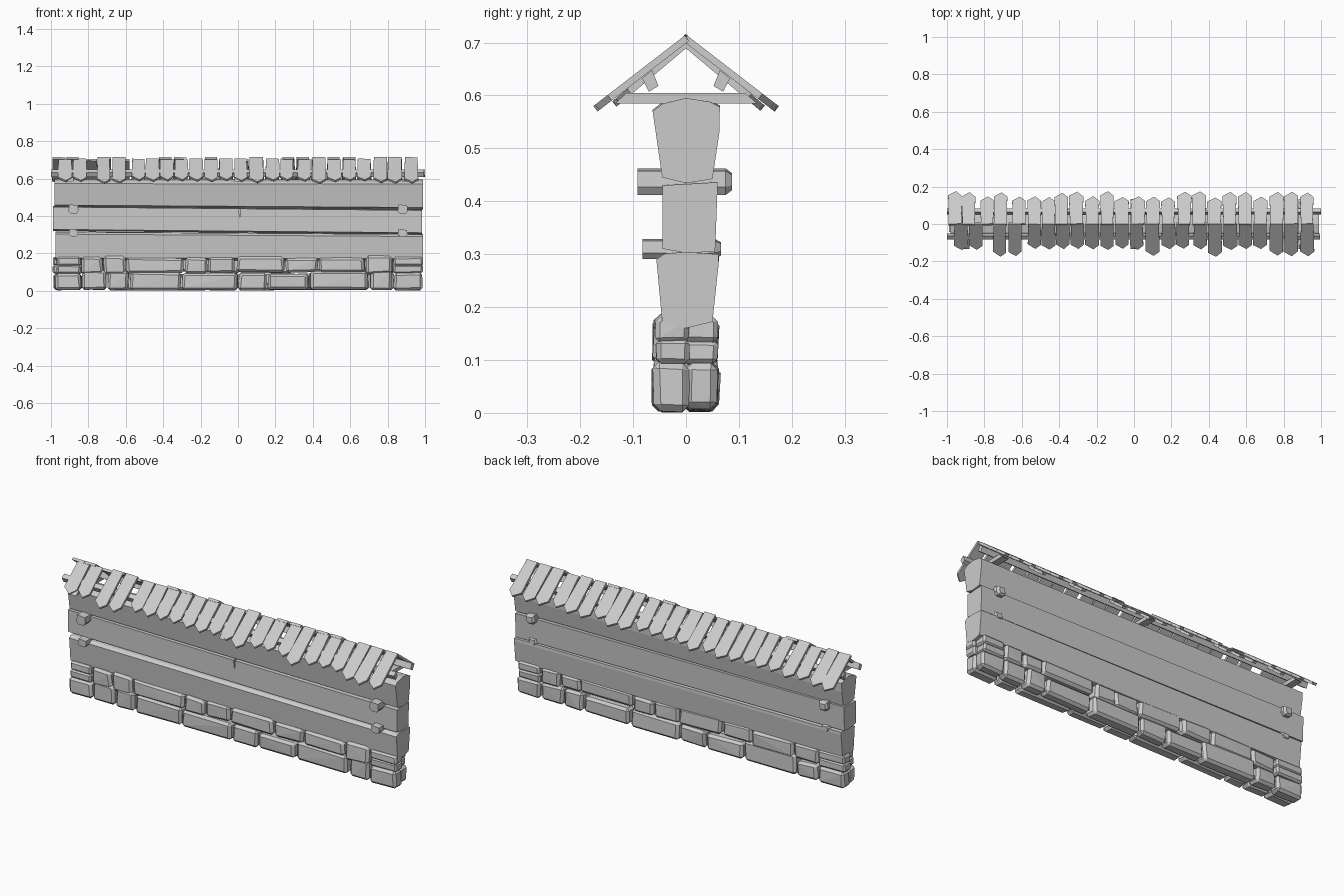
import bpy, bmesh, math, random
from mathutils import Vector

if "Cube" in bpy.data.objects:
    bpy.data.objects.remove(bpy.data.objects["Cube"])

random.seed(7)
R = random.uniform


def finish(name, bm):
    bmesh.ops.recalc_face_normals(bm, faces=bm.faces)
    me = bpy.data.meshes.new(name)
    bm.to_mesh(me)
    bm.free()
    ob = bpy.data.objects.new(name, me)
    bpy.context.collection.objects.link(ob)
    return ob


def loft(bm, a, b):
    """Solid between two matching rings of 3D points."""
    va = [bm.verts.new(p) for p in a]
    vb = [bm.verts.new(p) for p in b]
    n = len(va)
    bm.faces.new(va)
    bm.faces.new(vb[::-1])
    for i in range(n):
        bm.faces.new((va[i], vb[i], vb[(i + 1) % n], va[(i + 1) % n]))


def beam(name, prof, x0, x1, lift_top, lift_bottom):
    """Log with a (y, z) profile; the left end is lifted a little."""
    bm = bmesh.new()
    mid = sum(z for _, z in prof) / len(prof)
    left = [(x0, y, z + (lift_top if z > mid else lift_bottom)) for y, z in prof]
    loft(bm, left, [(x1, y, z) for y, z in prof])
    return finish(name, bm)


def stone(bm, lo, hi, j=0.008, bevel=0.014):
    """Irregular chamfered block."""
    t = bmesh.new()
    bmesh.ops.create_cube(t, size=1)
    for v in t.verts:
        for k in range(3):
            c = (lo[k] + hi[k]) / 2 + v.co[k] * (hi[k] - lo[k])
            v.co[k] = c - math.copysign(R(0, j), v.co[k]) * (1.6 if k == 0 else 1)
        v.co.z = max(v.co.z, 0.001)
    bmesh.ops.bevel(t, geom=t.edges[:], offset=bevel, segments=1,
                    affect='EDGES', clamp_overlap=True)
    hull = [v.co.copy() for v in t.verts]
    t.free()
    vs = [bm.verts.new((p.x, p.y, max(p.z, 0))) for p in hull]
    r = bmesh.ops.convex_hull(bm, input=vs)
    junk = [g for g in r['geom_interior'] if isinstance(g, bmesh.types.BMVert)]
    if junk:
        bmesh.ops.delete(bm, geom=junk, context='VERTS')


# Stone footing: two courses, front and back
low = [-.98, -.835, -.70, -.58, -.30, 0, .155, .38, .70, .83, .99]
high = [-.97, -.84, -.72, -.60, -.285, -.16, -.01, .25, .43, .68, .83, .99]
for label, s in (("front", -1), ("back", 1)):
    bm = bmesh.new()
    for row, cuts in enumerate((low, high)):
        xs = cuts if s < 0 else [-c for c in reversed(cuts)]
        for a, b in zip(xs, xs[1:]):
            split = row == 1 and (a < -.95 or b > .95)
            depth = (.065 if row == 0 else .062) + R(-.005, .004)
            levels = [(0, .105 + R(-.012, .012))]
            if row:
                levels = [(.09, .14), (.132, .182)] if split else [(.092 + R(-.01, .01), .188 + R(-.012, .004))]
            for z0, z1 in levels:
                ys = sorted((s * depth, -s * .008))
                stone(bm, (a - .002, ys[0], z0), (b + .002, ys[1], z1),
                      .004 if split else .008, .009 if split else .013)
    finish("stones_" + label, bm)

# Three stacked wall beams
beam("top_beam", [(-.063, .57), (-.045, .584), (0, .595), (.045, .588), (.064, .578),
                  (.063, .53), (.05, .442), (0, .434), (-.045, .445)], -.98, .99, .003, .013)
middle = beam("middle_beam", [(-.044, .43), (.01, .433), (.06, .436), (.055, .305),
                              (0, .302), (-.044, .31)], -.99, .985, .018, .018)
beam("bottom_beam", [(-.056, .29), (-.04, .301), (0, .304), (.061, .30), (.062, .285),
                     (.05, .172), (0, .16), (-.045, .172)], -.975, .99, .013, .004)

# Crack in the middle beam
bm = bmesh.new()
tri = [(-.001, .46), (.013, .46), (.011, .385)]
loft(bm, [(x, -.08, z) for x, z in tri], [(x, -.025, z) for x, z in tri])
cutter = finish("crack_cutter", bm)
cutter.hide_render = True
cutter.hide_set(True)
m = middle.modifiers.new("crack", 'BOOLEAN')
m.operation = 'DIFFERENCE'
m.object = cutter
m.solver = 'EXACT'

# Pegs through the wall at both ends
for side, s in (("left", -1), ("right", 1)):
    for level, z, w, h, y0, y1 in (("upper", .437, .027, .025, -.092, .087),
                                   ("lower", .31, .026, .019, -.082, .066)):
        bm = bmesh.new()
        ring = [(-1, -.5), (-.5, -1), (.6, -1), (1, -.4), (.9, .8), (-.8, 1)]
        def at(y, k):
            return [(s * .88 + a * w * k, y, z + b * h * k) for a, b in ring]
        loft(bm, at(y0, 1), at(y1 - .012, 1))
        loft(bm, at(y1 - .012, 1), at(y1, .65))
        bmesh.ops.remove_doubles(bm, verts=bm.verts, dist=1e-5)
        inner = [f for f in bm.faces if all(len(e.link_faces) > 2 for e in f.edges)]
        bmesh.ops.delete(bm, geom=inner, context='FACES_ONLY')
        finish(f"{level}_peg_{side}", bm)

# Roof ties on top of the wall
for i, x in enumerate((-.9, 0, .9)):
    bm = bmesh.new()
    sec = [(-.134, .585), (.134, .585), (.112, .605), (-.112, .605)]
    loft(bm, [(x - .02, y, z) for y, z in sec], [(x + .02, y, z) for y, z in sec])
    finish(f"roof_tie_{i + 1}", bm)

# Purlins carrying the shingles
for label, s in (("front", -1), ("back", 1)):
    bm = bmesh.new()
    sec = [(.052, .618), (.07, .607), (.083, .632), (.064, .648)]
    dx = 0 if s > 0 else -.005
    loft(bm, [(-1, s * y, z) for y, z in sec], [(1 + dx, s * y, z) for y, z in sec])
    finish("purlin_" + label, bm)


# Pointed shingles: long ones lie on the upper layer, short ones sit lower
def shingle(bm, x, s, long):
    reach = (.172 if long else .146) + R(-.005, .004)
    if s < 0 and not long:
        reach -= .01
    top = Vector((x + R(-.003, .003), 0, .715 if long else .706))
    slope = Vector((0, s * .175, -.135 if long else -.147)).normalized()
    normal = Vector((0, s * -slope.z, abs(slope.y)))
    L = reach / abs(slope.y)
    w0, w1 = R(.031, .036), R(.035, .039)
    out = [(-w0, 0), (w0, R(-.002, .004)), (w1, L - .03 + R(-.004, .004)),
           (w1 * .15, L), (-w1, L - .03 + R(-.004, .004))]
    pts = [top + Vector((a, 0, 0)) + slope * b for a, b in out]
    loft(bm, pts, [p - normal * .013 for p in pts])


front = [-.925, -.845, -.717, -.636, -.535, -.455, -.38, -.305, -.225, -.145, -.064, .016,
         .10, .182, .262, .353, .433, .513, .594, .674, .76, .84, .925]
front_long = {2, 3, 12, 16, 20, 21, 22}
back = [-.955, -.882, -.785, -.715, -.615, -.535, -.46, -.39, -.31, -.225, -.145, -.064, .02,
        .10, .182, .267, .348, .428, .508, .594, .674, .76, .84, .925]
back_short = {2, 4, 5, 6, 9, 11, 12, 13, 14, 17, 20}
for label, s, xs in (("front", -1, front), ("back", 1, back)):
    bm = bmesh.new()
    for i, x in enumerate(xs):
        shingle(bm, x, s, i in front_long if s < 0 else i not in back_short)
    finish("shingles_" + label, bm)
